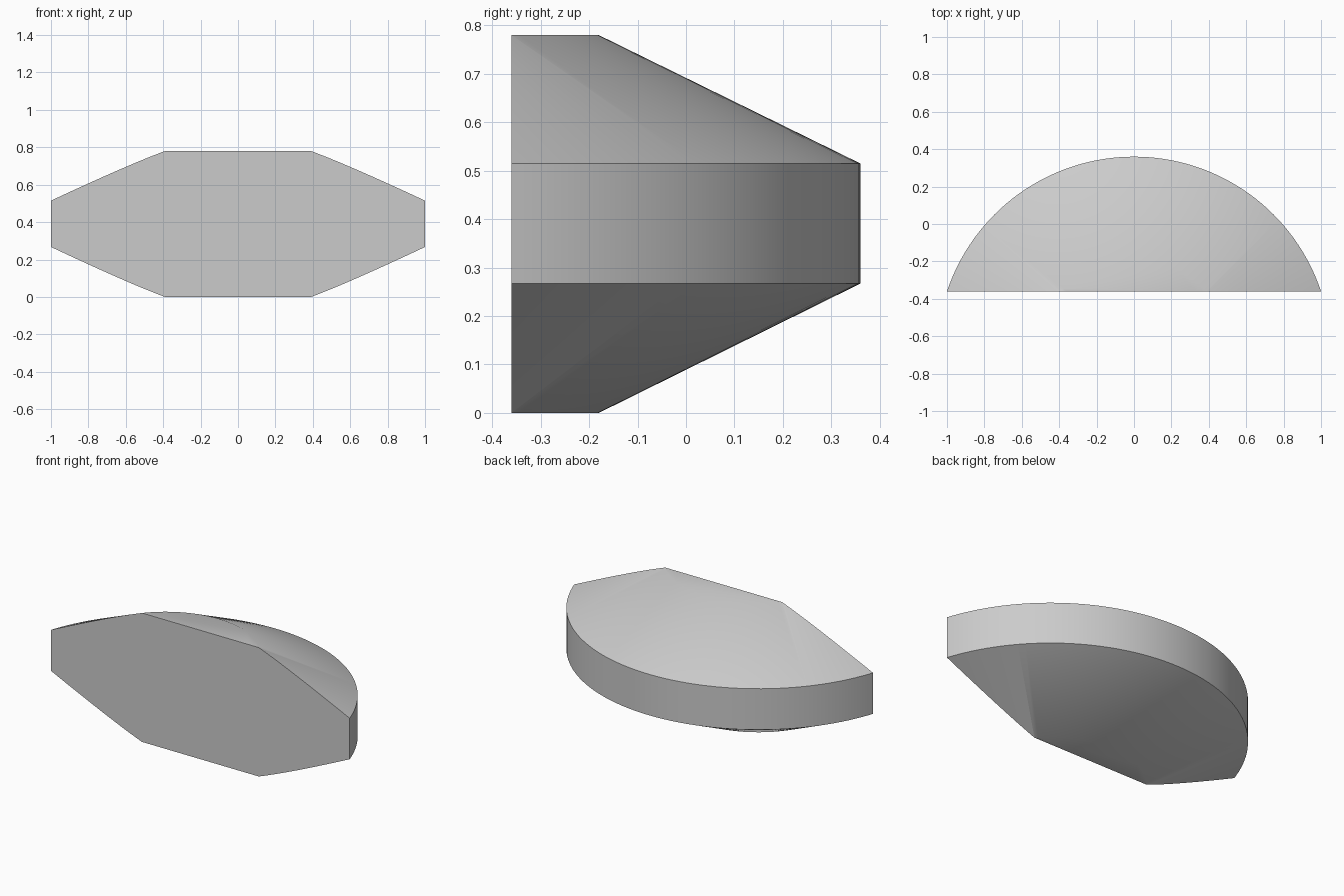
import bpy
import bmesh
import math
from mathutils import Vector

cube = bpy.data.objects.get("Cube")
if cube:
    bpy.data.objects.remove(cube, do_unlink=True)

# Plain grey material
GREY = (0.6, 0.6, 0.6, 1.0)
mat = bpy.data.materials.new("light_grey")
mat.use_nodes = True
mat.diffuse_color = GREY
mat.node_tree.nodes["Principled BSDF"].inputs["Base Color"].default_value = GREY

# Dimensions: a double-bevelled disc whose axis lies in front of the flat cut
FRONT, BACK = -0.36, 0.36
RADIUS = (1 + (BACK - FRONT) ** 2) / (2 * (BACK - FRONT))
AXIS = Vector((0, BACK - RADIUS, 0))
INNER = -0.18 - AXIS.y
HEIGHT = 0.78
RIM_LOW, RIM_HIGH = 0.267, 0.515
SEGMENTS = 160

# Revolve the half profile around the axis
bm = bmesh.new()
profile = [(0, 0), (INNER, 0), (RADIUS, RIM_LOW), (RADIUS, RIM_HIGH),
           (INNER, HEIGHT), (0, HEIGHT)]
verts = [bm.verts.new(AXIS + Vector((r, 0, z))) for r, z in profile]
edges = [bm.edges.new(pair) for pair in zip(verts, verts[1:])]
bmesh.ops.spin(bm, geom=verts + edges, cent=AXIS, axis=(0, 0, 1),
               angle=math.tau, steps=SEGMENTS)
bmesh.ops.remove_doubles(bm, verts=bm.verts, dist=0.0001)

# Slice off the front and close it with one flat face
cut = bmesh.ops.bisect_plane(bm, geom=bm.verts[:] + bm.edges[:] + bm.faces[:],
                             plane_co=(0, FRONT, 0), plane_no=(0, -1, 0),
                             clear_outer=True)
rim = [e for e in cut["geom_cut"] if isinstance(e, bmesh.types.BMEdge)]
bmesh.ops.contextual_create(bm, geom=rim)

# Merge each flat top and bottom into a single face
for z in (0, HEIGHT):
    flat = [f for f in bm.faces if all(abs(v.co.z - z) < 0.0001 for v in f.verts)]
    bmesh.ops.dissolve_faces(bm, faces=flat, use_verts=False)
bmesh.ops.recalc_face_normals(bm, faces=bm.faces)

mesh = bpy.data.meshes.new("bevelled_half_disc")
bm.to_mesh(mesh)
bm.free()
mesh.materials.append(mat)
body = bpy.data.objects.new("bevelled_half_disc", mesh)
bpy.context.collection.objects.link(body)

# Soft transition onto the flats, crisp rim and cut
bpy.ops.object.select_all(action="DESELECT")
body.select_set(True)
bpy.context.view_layer.objects.active = body
bpy.ops.object.shade_smooth_by_angle(angle=math.radians(30))
